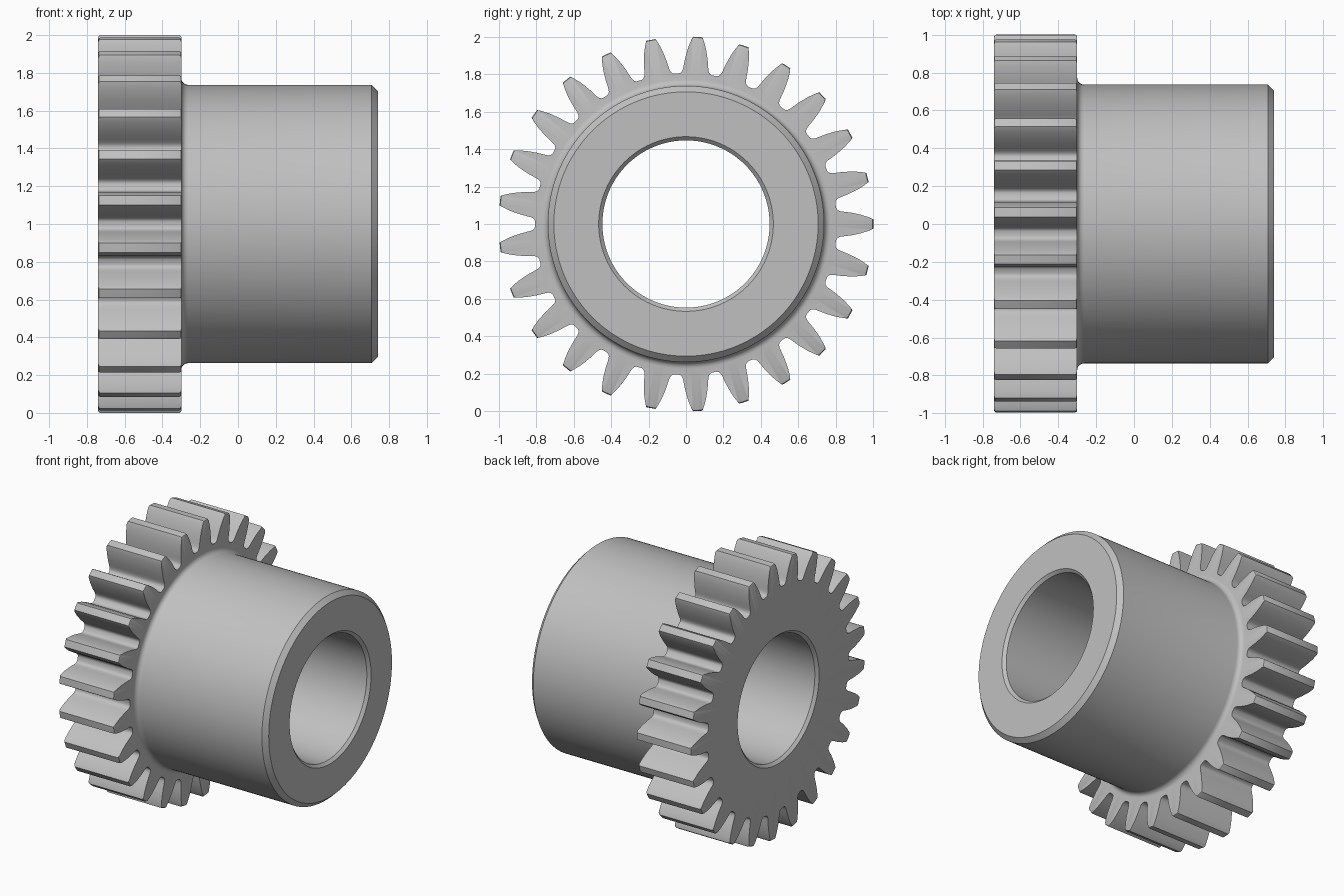
import bpy
import bmesh
from math import cos, sin, pi, radians

cube = bpy.data.objects.get("Cube")
if cube:
    bpy.data.objects.remove(cube, do_unlink=True)

TEETH = 25
BORE, HUB = 0.446, 0.737
LEFT, SHOULDER, RIGHT = -0.74, -0.30, 0.74

# Half of one tooth, root to tip: (radius, half width)
FLANK = [(0.805, 0.088), (0.808, 0.080), (0.815, 0.073), (0.828, 0.068),
         (0.85, 0.065), (0.88, 0.061), (0.91, 0.055), (0.94, 0.048),
         (0.97, 0.038), (0.99, 0.030), (1.0, 0.025)]

# Whole toothed outline as (angle, radius), counter-clockwise
half = [(w / r, r) for r, w in FLANK]
tooth = [(-a, r) for a, r in half] + [(0, 1.0)] + [(a, r) for a, r in reversed(half)]
outline = [(a + k * 2 * pi / TEETH, r) for k in range(TEETH) for a, r in tooth]


def ring(bm, x, radius, toothed=False):
    """Loop of vertices around the x axis; toothed loops are cut off at radius."""
    loop = []
    for a, r in outline:
        rr = min(r, radius) if toothed else radius
        loop.append(bm.verts.new((x, rr * cos(a), 1 + rr * sin(a))))
    return loop


bm = bmesh.new()
rings = []

# Chamfered bore mouth and toothed wheel with eased tips
rings.append(ring(bm, LEFT + 0.02, BORE))
rings.append(ring(bm, LEFT, BORE + 0.02))
for x, cap in [(LEFT, 0.989), (LEFT + 0.003, 0.996), (LEFT + 0.01, 1.0),
               (SHOULDER - 0.01, 1.0), (SHOULDER - 0.003, 0.996), (SHOULDER, 0.989)]:
    rings.append(ring(bm, x, cap, toothed=True))

# Fillet between wheel and hub
FILLET = 0.035
for i in range(6):
    t = i / 5 * pi / 2
    rings.append(ring(bm, SHOULDER + FILLET * (1 - cos(t)), HUB + FILLET * (1 - sin(t))))

# Hub with chamfered rim and bore mouth
for x, r in [(RIGHT - 0.032, HUB), (RIGHT, HUB - 0.032),
             (RIGHT, BORE + 0.02), (RIGHT - 0.02, BORE)]:
    rings.append(ring(bm, x, r))

# Skin neighbouring rings; the last joins the first to make the bore
n = len(outline)
for lower, upper in zip(rings, rings[1:] + rings[:1]):
    for i in range(n):
        j = (i + 1) % n
        bm.faces.new((lower[i], lower[j], upper[j], upper[i]))
bmesh.ops.recalc_face_normals(bm, faces=bm.faces)

mesh = bpy.data.meshes.new("gear_with_hub")
bm.to_mesh(mesh)
bm.free()
gear = bpy.data.objects.new("gear_with_hub", mesh)
bpy.context.collection.objects.link(gear)

# Plain grey steel
steel = bpy.data.materials.new("grey_steel")
steel.use_nodes = True
color = (0.53, 0.53, 0.53, 1)
steel.diffuse_color = color
steel.node_tree.nodes["Principled BSDF"].inputs["Base Color"].default_value = color
mesh.materials.append(steel)

# Smooth curved surfaces, crisp machined edges
bpy.ops.object.select_all(action="DESELECT")
gear.select_set(True)
bpy.context.view_layer.objects.active = gear
bpy.ops.object.shade_smooth_by_angle(angle=radians(30))
